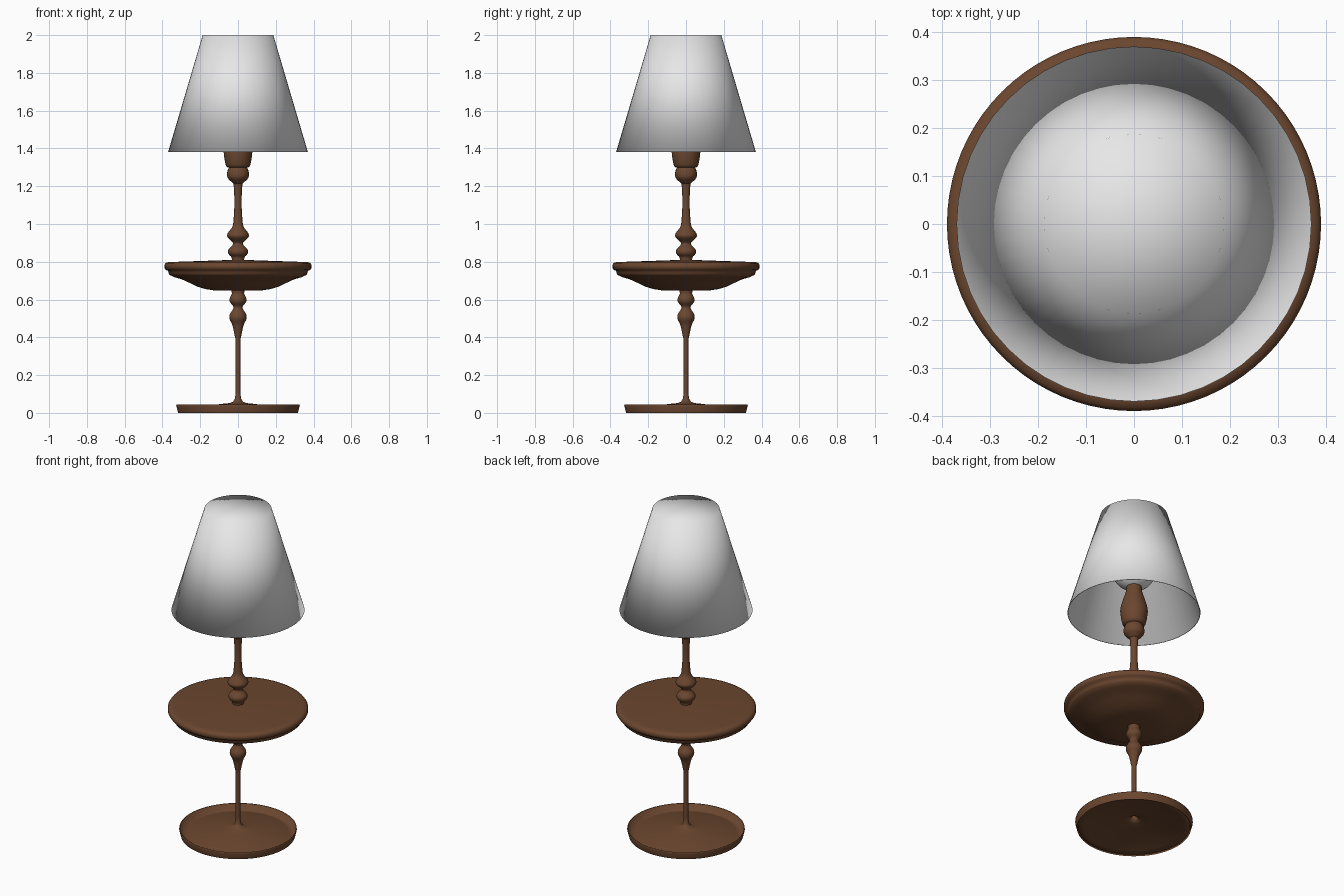
import bpy, bmesh, math

if "Cube" in bpy.data.objects:
    bpy.data.objects.remove(bpy.data.objects["Cube"])


def material(name, rgb):
    m = bpy.data.materials.new(name)
    m.diffuse_color = (*rgb, 1)
    m.use_nodes = True
    m.node_tree.nodes["Principled BSDF"].inputs["Base Color"].default_value = m.diffuse_color
    return m


wood = material("brown_wood", (0.147, 0.062, 0.028))
white = material("white_fabric", (0.8, 0.8, 0.8))


def smooth_curve(pts, steps=4):
    """Catmull-Rom refinement of a profile, for soft turned shapes."""
    out = []
    for i in range(len(pts) - 1):
        p0, p1 = pts[max(i - 1, 0)], pts[i]
        p2, p3 = pts[i + 1], pts[min(i + 2, len(pts) - 1)]
        for s in range(steps):
            t = s / steps
            out.append(tuple(max(0.0, 0.5 * (2 * b + (c - a) * t + (2 * a - 5 * b + 4 * c - d) * t * t
                       + (3 * b - a - 3 * c + d) * t ** 3)) for a, b, c, d in zip(p0, p1, p2, p3)))
    return out + [pts[-1]]


def lathe(name, profile, mat, sides=64, angle=40):
    """Revolve (radius, z) points, listed from bottom to top of the outside."""
    bm = bmesh.new()
    rings = []
    for r, z in profile:
        if r < 1e-5:
            rings.append([bm.verts.new((0, 0, z))])
        else:
            rings.append([bm.verts.new((r * math.cos(2 * math.pi * k / sides),
                                        r * math.sin(2 * math.pi * k / sides), z)) for k in range(sides)])
    for a, b in zip(rings, rings[1:]):
        for k in range(sides):
            n = (k + 1) % sides
            if len(a) == 1:
                bm.faces.new((a[0], b[n], b[k]))
            elif len(b) == 1:
                bm.faces.new((a[k], a[n], b[0]))
            else:
                bm.faces.new((a[k], a[n], b[n], b[k]))
    me = bpy.data.meshes.new(name)
    bm.to_mesh(me)
    bm.free()
    me.materials.append(mat)
    ob = bpy.data.objects.new(name, me)
    bpy.context.collection.objects.link(ob)
    bpy.ops.object.select_all(action='DESELECT')
    ob.select_set(True)
    bpy.context.view_layer.objects.active = ob
    if angle:
        bpy.ops.object.shade_smooth_by_angle(angle=math.radians(angle))
    else:
        bpy.ops.object.shade_smooth()
    return ob


# thin dished base: raised rim, floor rising as a shallow cone to the stem
lathe("base", [(0.317, 0.0), (0.327, 0.038), (0.326, 0.045), (0.322, 0.043), (0.311, 0.006),
               (0.28, 0.014), (0.2, 0.032), (0.1, 0.046), (0.045, 0.052),
               (0.025, 0.06), (0.017, 0.075), (0.013, 0.1)], wood, 64, 0)

# lower turned stem
lathe("lower_stem", smooth_curve([
    (0.013, 0.1), (0.013, 0.36), (0.018, 0.41), (0.03, 0.465), (0.044, 0.495), (0.044, 0.52),
    (0.026, 0.55), (0.026, 0.565), (0.043, 0.588), (0.043, 0.61), (0.033, 0.63), (0.036, 0.655)]), wood, 40, 0)

# round tray table
lathe("tray", [(0, 0.648), (0.13, 0.649), (0.17, 0.655), (0.215, 0.668), (0.26, 0.69), (0.30, 0.708),
               (0.335, 0.718), (0.362, 0.73), (0.368, 0.74), (0.37, 0.752), (0.382, 0.757),
               (0.39, 0.768), (0.39, 0.783), (0.383, 0.793), (0.37, 0.798), (0.35, 0.799),
               (0.2, 0.804), (0.03, 0.81), (0, 0.81)], wood, 80, 0)

# upper turned stem
lathe("upper_stem", smooth_curve([
    (0.032, 0.805), (0.035, 0.825), (0.051, 0.843), (0.051, 0.865), (0.028, 0.89), (0.03, 0.905),
    (0.055, 0.93), (0.055, 0.95), (0.03, 0.985), (0.024, 1.02), (0.019, 1.11), (0.023, 1.205),
    (0.03, 1.218), (0.055, 1.245), (0.057, 1.275), (0.048, 1.3)]), wood, 40, 0)

# bulb socket
lathe("socket", [(0.046, 1.297), (0.06, 1.302), (0.066, 1.315), (0.072, 1.345), (0.077, 1.39),
                 (0.073, 1.42), (0.06, 1.465), (0.047, 1.505), (0.042, 1.545), (0, 1.545)], wood, 40, 60)

# bulb
lathe("bulb", [(0.125 * math.sin(math.pi * i / 16), 1.66 - 0.125 * math.cos(math.pi * i / 16))
               for i in range(17)], white, 32, 60)

# lampshade: thin shell, open below with a folded lower rim, closed flat top, softly shaded throughout
lathe("lampshade", [(0, 1.996), (0.184, 1.996), (0.366, 1.381), (0.37, 1.381), (0.187, 2.0), (0, 2.0)],
      white, 48, 0)
